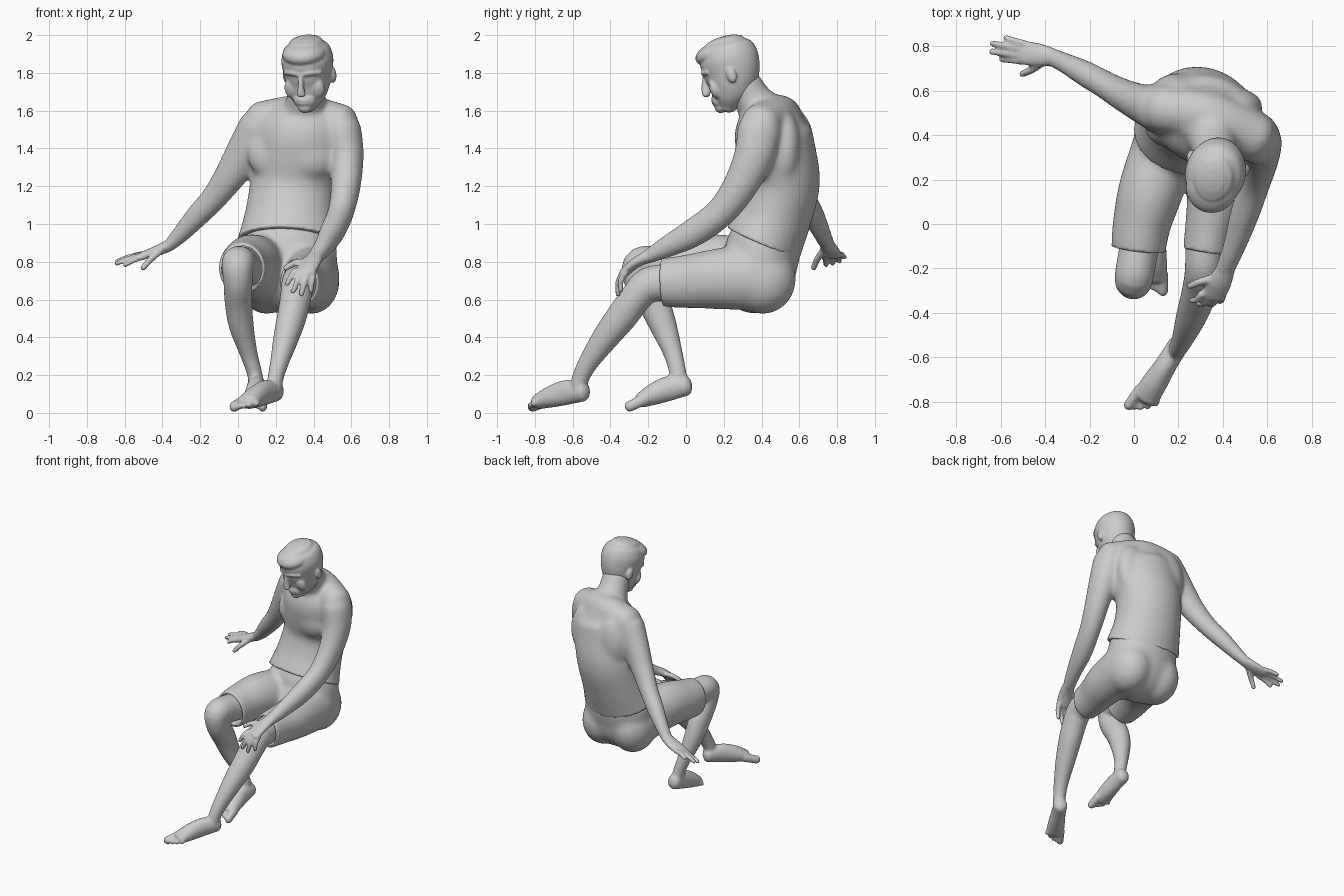
import bpy, bmesh, math
from mathutils import Vector, Matrix


def loft(bm, pts, side, side_end=None, caps=(0.7, 0.7), n=24, steps=6):
    """Smooth tube through (x, y, z, half_width, half_depth) stations."""
    p = [Vector(q) for q in pts]
    p = [p[0] * 2 - p[1]] + p + [p[-1] * 2 - p[-2]]
    samples = []
    for i in range(1, len(p) - 2):
        a, b, c, d = p[i - 1:i + 3]
        for k in range(steps):
            t = k / steps
            samples.append(0.5 * (2 * b + (c - a) * t + (2 * a - 5 * b + 4 * c - d) * t * t
                                  + (3 * b - a - 3 * c + d) * t ** 3))
    samples.append(p[-2])
    s0 = Vector(side)
    s1 = Vector(side_end or side)
    last = len(samples) - 1
    frames = []
    for i, s in enumerate(samples):
        t = Vector((samples[min(i + 1, last)] - samples[max(i - 1, 0)])[:3]).normalized()
        u = s0.lerp(s1, i / last)
        u = (u - t * u.dot(t)).normalized()
        frames.append((Vector(s[:3]), t, u, t.cross(u), s[3], s[4]))

    def cap(frame, bulge, sign):
        c, t, u, v, rw, rh = frame
        out = []
        for deg in (30, 60, 82):
            a = math.radians(deg)
            out.append((c + t * (sign * bulge * min(rw, rh) * math.sin(a)), t, u, v,
                        rw * math.cos(a), rh * math.cos(a)))
        return out
    if caps[0]:
        frames = cap(frames[0], caps[0], -1)[::-1] + frames
    if caps[1]:
        frames = frames + cap(frames[-1], caps[1], 1)
    rings = []
    for c, t, u, v, rw, rh in frames:
        rings.append([bm.verts.new(c + u * (rw * math.cos(j * math.tau / n)) + v * (rh * math.sin(j * math.tau / n)))
                      for j in range(n)])
    for r, q in zip(rings, rings[1:]):
        for j in range(n):
            bm.faces.new((r[j], r[(j + 1) % n], q[(j + 1) % n], q[j]))
    bm.faces.new(rings[0][::-1])
    bm.faces.new(rings[-1])


def ball(bm, centre, radii):
    m = Matrix.Translation(centre) @ Matrix.Diagonal((*radii, 1))
    bmesh.ops.create_uvsphere(bm, u_segments=24, v_segments=16, radius=1, matrix=m)


def finish(bm, name, voxel=0, fine=2, broad=0, weight=None, cutter=None):
    """Make the object, fuse its overlapping parts, soften all of it finely and the weighted area broadly."""
    bmesh.ops.recalc_face_normals(bm, faces=bm.faces)
    me = bpy.data.meshes.new(name)
    bm.to_mesh(me)
    bm.free()
    ob = bpy.data.objects.new(name, me)
    bpy.context.collection.objects.link(ob)
    if voxel:
        r = ob.modifiers.new("fuse", 'REMESH')
        r.mode = 'VOXEL'
        r.voxel_size = voxel
        r.use_smooth_shade = True
        fused = bpy.data.meshes.new_from_object(ob.evaluated_get(bpy.context.evaluated_depsgraph_get()))
        ob.modifiers.clear()
        ob.data = fused
        group = ob.vertex_groups.new(name="broad")
        if weight:
            for v in fused.vertices:
                group.add([v.index], max(0, min(1, weight(v.co))), 'REPLACE')
        for label, count in (("soften", fine), ("blend", broad)):
            if count:
                s = ob.modifiers.new(label, 'SMOOTH')
                s.factor = 0.5
                s.iterations = count
                if label == "blend":
                    s.vertex_group = "broad"
    if cutter:
        b = ob.modifiers.new("opening", 'BOOLEAN')
        b.object = cutter
        b.operation = 'DIFFERENCE'
    return ob


def fingers(bm, bases, tips, side, bend, r=0.0155):
    for a, b in zip(bases, tips):
        mid = (Vector(a) + Vector(b)) / 2 + Vector(bend)
        loft(bm, [(*a, r + .002, r + .002), (*mid, r, r), (*b, r * .85, r * .85)], side, n=12, steps=4)


def foot(bm, heel, tip, inner):
    h, t = Vector(heel), Vector(tip)
    s = (t - h).cross(Vector((0, 0, 1))).normalized()
    at = lambda f, up=0: tuple(h.lerp(t, f) + Vector((0, 0, up)))
    loft(bm, [(*at(0), .047, .055), (*at(.28, .018), .049, .066), (*at(.55, .018), .057, .058),
              (*at(.78, .01), .061, .04)], s, caps=(.7, .6))
    for i in range(5):
        off = s * inner * (.045 - .025 * i)
        a = h.lerp(t, .72) + off * .9 + Vector((0, 0, .008))
        b = h.lerp(t, .97 - .012 * i * i) + off
        r = .024 if i == 0 else .0135
        loft(bm, [(*a, r, r * 1.3), (*b, r, r * 1.2)], s, n=12, steps=3, caps=(.7, 1))


# Torso, shoulders, neck
bm = bmesh.new()
loft(bm, [(.265, .41, .905, .268, .21), (.275, .468, 1.05, .238, .198), (.295, .508, 1.22, .232, .2),
          (.32, .48, 1.38, .252, .204), (.335, .458, 1.5, .242, .195), (.345, .465, 1.6, .185, .133)],
     (1, -.05, 0), (.92, -.39, 0), caps=(0, .5), n=40)
loft(bm, [(.12, .52, 1.54, .11, .11), (.34, .485, 1.58, .11, .105), (.55, .39, 1.525, .11, .11)], (0, 1, 0))
loft(bm, [(.35, .43, 1.56, .14, .14), (.36, .36, 1.65, .105, .105), (.37, .29, 1.76, .096, .096)], (1, 0, 0))
for x, y in ((.38, .35), (.19, .425)):
    ball(bm, (x, y, 1.36), (.14, .085, .13))
for x, y in ((.46, .53), (.2, .6)):
    ball(bm, (x, y, 1.4), (.12, .08, .19))

# Left arm, resting on the knee
loft(bm, [(.55, .39, 1.5, .105, .12), (.575, .36, 1.36, .092, .108), (.57, .285, 1.2, .08, .093),
          (.543, .18, 1.06, .069, .08), (.497, .04, .955, .064, .075), (.452, -.1, .88, .05, .056),
          (.41, -.205, .825, .042, .036)], (1, 0, 0))
loft(bm, [(.415, -.2, .83, .042, .034), (.385, -.265, .795, .054, .028), (.355, -.325, .745, .056, .024)], (1, -.2, 0))
fingers(bm, [(.305, -.315, .755), (.34, -.33, .745), (.37, -.335, .742), (.4, -.32, .742)],
        [(.258, -.345, .68), (.29, -.36, .64), (.335, -.36, .625), (.385, -.345, .645)], (1, 0, 0), (0, -.012, .006))
fingers(bm, [(.37, -.24, .8)], [(.25, -.28, .765)], (0, 0, 1), (-.01, 0, .01), .018)

# Right arm, reaching back and out
loft(bm, [(.12, .515, 1.51, .11, .12), (.045, .54, 1.39, .09, .108), (-.045, .58, 1.25, .074, .086),
          (-.135, .63, 1.13, .063, .069), (-.215, .675, 1.045, .058, .061), (-.3, .72, .95, .046, .046),
          (-.365, .75, .885, .04, .032)], (.3, 1, 0))
loft(bm, [(-.36, .75, .888, .04, .032), (-.43, .762, .858, .052, .028), (-.505, .773, .832, .054, .021)], (.1, 1, 0))
fingers(bm, [(-.49, .733, .83), (-.505, .76, .832), (-.505, .787, .836), (-.49, .81, .84)],
        [(-.6, .742, .782), (-.645, .776, .79), (-.64, .815, .803), (-.58, .84, .822)], (0, 1, 0), (0, 0, .006))
fingers(bm, [(-.41, .73, .86)], [(-.505, .675, .765)], (0, 1, 0), (-.006, -.008, 0), .018)
finish(bm, "torso_and_arms", .009, 2, 50, lambda c: (c.z - 1) / .2)

# Legs and feet
bm = bmesh.new()
loft(bm, [(.07, .1, .77, .1, .11), (.025, -.1, .78, .09, .1), (.0, -.24, .79, .088, .088), (0, -.24, .7, .078, .088),
          (.003, -.17, .58, .073, .085), (.018, -.12, .46, .066, .072), (.055, -.07, .32, .048, .052),
          (.085, -.045, .22, .041, .046), (.098, -.035, .15, .04, .045)], (1, 0, 0))
foot(bm, (.1, .0, .145), (.085, -.308, .03), -1)
loft(bm, [(.345, .1, .7, .1, .11), (.32, -.1, .69, .088, .1), (.315, -.2, .675, .086, .094), (.305, -.265, .61, .083, .085),
          (.285, -.34, .51, .078, .083), (.255, -.425, .4, .068, .072), (.22, -.515, .27, .05, .054),
          (.198, -.56, .18, .042, .046), (.193, -.57, .12, .04, .042)], (1, -.2, 0))
foot(bm, (.2, -.545, .115), (.01, -.848, .03), 1)
finish(bm, "legs_and_feet", .008, 2, 14, lambda c: (c.z - .12) / .1)

# Shorts, hollow at both leg openings
bm = bmesh.new()
openings = bmesh.new()
ball(bm, (.27, .37, .74), (.265, .212, .215))
for x in (.15, .39):
    ball(bm, (x, .405, .705), (.15, .178, .183))
ball(bm, (.27, .39, .69), (.12, .17, .155))
loft(bm, [(.27, .39, .74, .255, .19), (.268, .41, .88, .255, .2), (.268, .425, .98, .22, .17)], (1, 0, 0))
for stations in ([(.145, .36, .74, .15, .18), (.075, .15, .785, .147, .163), (.035, 0, .775, .132, .147), (.02, -.115, .765, .122, .135)],
                 [(.395, .36, .72, .145, .18), (.375, .15, .708, .137, .16), (.345, 0, .695, .115, .142), (.325, -.125, .69, .104, .127)]):
    loft(bm, stations, (1, 0, 0), caps=(.5, 0))
    a, b = Vector(stations[2]), Vector(stations[3])
    inset = Vector((0, 0, 0, .014, .014))
    loft(openings, [a - inset, b - inset, b + (b - a) * .3 - inset], (1, 0, 0), caps=(0, 0))
cut = finish(openings, "shorts_opening_cutter")
cut.hide_render = True
cut.display_type = 'WIRE'
finish(bm, "shorts", .01, 1, 50, lambda c: (c.y + .08) / .12, cut)

# Head: skull and jaw, then features, built facing front and tilted
bm = bmesh.new()
loft(bm, [(0, -.085, -.195, .045, .045), (0, -.062, -.15, .085, .09), (0, -.03, -.09, .112, .128), (0, -.006, -.02, .128, .151),
          (0, .003, .05, .136, .158), (0, .003, .11, .12, .14), (0, .004, .138, .092, .112)],
     (1, 0, 0), caps=(.5, .4), n=36)
# Swept hair front and chin
ball(bm, (0, -.052, .098), (.116, .118, .062))
ball(bm, (0, -.118, -.178), (.04, .034, .032))
# Nose and brow
loft(bm, [(0, -.148, .005, .012, .014), (0, -.166, -.05, .016, .022), (0, -.174, -.09, .025, .022)], (1, 0, 0), n=14)
loft(bm, [(-.095, -.105, .01, .013, .014), (-.05, -.14, .018, .013, .014), (0, -.148, .012, .013, .013),
          (.05, -.14, .018, .013, .014), (.095, -.105, .01, .013, .014)], (0, 0, 1), n=14)
# Lips, cheeks, ears
for z in (-.132, -.15):
    ball(bm, (0, -.136, z), (.038, .022, .011))
ball(bm, (0, -.12, -.14), (.06, .033, .045))
for s in (-1, 1):
    ball(bm, (s * .06, -.098, -.08), (.05, .033, .06))
    ball(bm, (s * .128, .022, -.045), (.018, .027, .044))
head_pose = (Matrix.Translation((.37, .24, 1.825)) @ Matrix.Rotation(math.radians(-15), 4, 'Z')
             @ Matrix.Rotation(math.radians(18), 4, 'X'))
bm.transform(head_pose)
finish(bm, "head", .006, 6)
